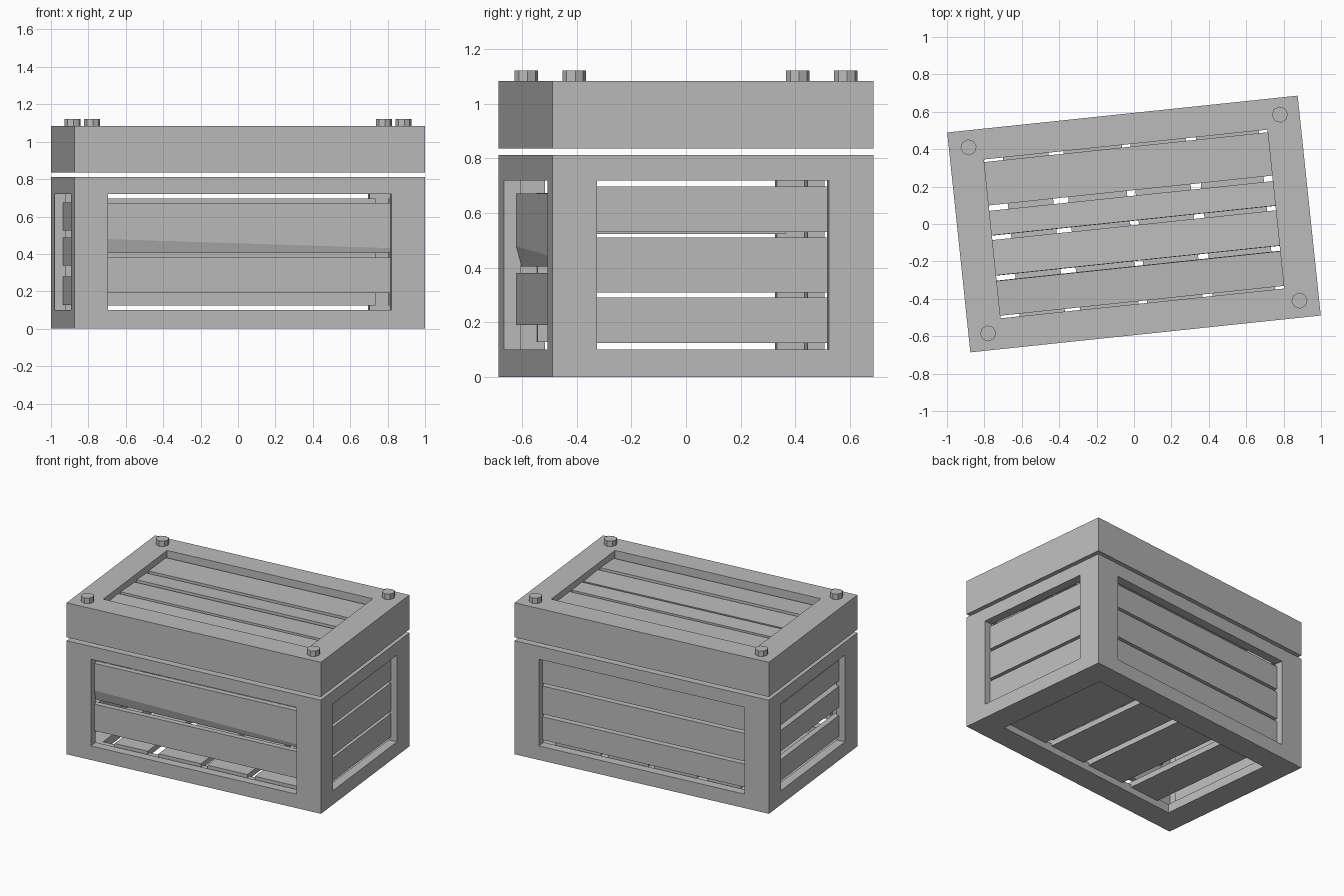
import bpy, bmesh, math
from mathutils import Matrix, Vector

cube = bpy.data.objects.get("Cube")
if cube:
    bpy.data.objects.remove(cube, do_unlink=True)

mat = bpy.data.materials.new("plain grey")
mat.use_nodes = True
GREY = (0.5, 0.5, 0.5, 1)
mat.diffuse_color = GREY
mat.node_tree.nodes["Principled BSDF"].inputs["Base Color"].default_value = GREY

# Main sizes: half length, half depth, wall thickness, window limits
HX, HY, WALL = 0.942, 0.591, 0.063
WX, WY, WZ0, WZ1 = 0.762, 0.427, 0.10, 0.72
BASE_TOP, LID_BOTTOM, LID_TOP = 0.812, 0.836, 1.083
RECESS, SLAT = 0.046, 0.04
TURN = Matrix.Rotation(math.radians(6), 4, 'Z')


def finish(name, bm):
    bmesh.ops.recalc_face_normals(bm, faces=bm.faces)
    mesh = bpy.data.meshes.new(name)
    bm.to_mesh(mesh)
    bm.free()
    mesh.materials.append(mat)
    ob = bpy.data.objects.new(name, mesh)
    bpy.context.collection.objects.link(ob)
    ob.matrix_world = TURN
    return ob


def box(name, x, y, z, tilt=0):
    lo, hi = Vector((x[0], y[0], z[0])), Vector((x[1], y[1], z[1]))
    bm = bmesh.new()
    place = (Matrix.Translation((lo + hi) / 2)
             @ Matrix.Rotation(math.radians(tilt), 4, 'X')
             @ Matrix.Diagonal((*(hi - lo), 1)))
    bmesh.ops.create_cube(bm, size=1, matrix=place)
    return finish(name, bm)


def carve(ob, cutters):
    for c in cutters:
        c.hide_render = True
        mod = ob.modifiers.new("cut", 'BOOLEAN')
        mod.operation, mod.solver, mod.object = 'DIFFERENCE', 'EXACT', c
    bpy.context.view_layer.update()
    done = ob.evaluated_get(bpy.context.evaluated_depsgraph_get())
    mesh = bpy.data.meshes.new_from_object(done)
    ob.modifiers.clear()
    ob.data = mesh
    for c in cutters:
        bpy.data.objects.remove(c, do_unlink=True)


def span(h):
    return (-h, h)


# Hollow base frame with a window in every side and the floor
base = box("base_frame", span(HX), span(HY), (0, BASE_TOP))
carve(base, [
    box("cavity", span(HX - WALL), span(HY - WALL), (WALL, 2)),
    box("side_cut", span(2), span(WY), (WZ0, WZ1)),
    box("front_cut", span(WX), span(2), (WZ0, WZ1)),
    box("floor_cut", span(WX), span(WY), (-1, 0.5)),
])

# Floating lid frame, open below, with a window on top
lid = box("lid_frame", span(HX), span(HY), (LID_BOTTOM, LID_TOP))
carve(lid, [
    box("lid_cavity", span(HX - WALL), span(HY - WALL), (0, LID_TOP - WALL)),
    box("lid_cut", span(WX), span(WY), (0.9, 2)),
])

# Slats of the lid, each slightly tilted
top = LID_TOP - RECESS
lid_rows = [(0.18, 0.413, 0), (0.018, 0.15, -2), (-0.197, -0.007, -2), (-0.412, -0.225, 3)]
for a, b, tilt in lid_rows:
    box("lid_slat", span(WX + 0.03), (a, b), (top - SLAT, top), tilt)

# Slats of the floor, running front to back
for a, b in [(-0.66, -0.416), (-0.335, -0.02), (0.026, 0.323), (0.378, 0.715)]:
    box("floor_slat", (a, b), span(WY + 0.03), (RECESS, RECESS + SLAT))

# Slats of the left, right and back walls
even_rows = [(0.125, 0.29), (0.31, 0.51), (0.53, 0.697)]
for z in even_rows:
    box("left_slat", (HX - RECESS - SLAT, HX - RECESS), span(WY + 0.03), z)
    box("back_slat", span(WX + 0.03), (HY - RECESS - SLAT, HY - RECESS), z)
for z in [(0.128, 0.278), (0.337, 0.487), (0.524, 0.674)]:
    box("right_slat", (RECESS - HX, RECESS + SLAT - HX), span(WY + 0.03), z)

# Front wall: a plain lower slat and an upper one with a slanted chamfer
front = RECESS - HY
box("front_lower_slat", span(WX + 0.03), (front, front + SLAT), (0.19, 0.38))
bm = bmesh.new()
low, high = 0.405, 0.672
for x, crease in ((-WX - 0.03, 0.48), (WX + 0.03, 0.43)):
    push = (crease - low) * 0.27
    for y, z in ((front, high), (front, crease), (front + push, low),
                 (front + SLAT, low), (front + SLAT, high)):
        bm.verts.new((x, y, z))
bmesh.ops.convex_hull(bm, input=bm.verts)
bmesh.ops.dissolve_limit(bm, angle_limit=0.01, verts=bm.verts, edges=bm.edges)
finish("front_upper_slat", bm)

# Corner bolts on the lid
for sx in (-1, 1):
    for sy in (-1, 1):
        bm = bmesh.new()
        bmesh.ops.create_cone(bm, cap_ends=True, segments=8, radius1=0.043, radius2=0.043,
                              depth=0.05, matrix=Matrix.Translation((sx * 0.837, sy * 0.5, 1.097)))
        finish("lid_bolt", bm)
